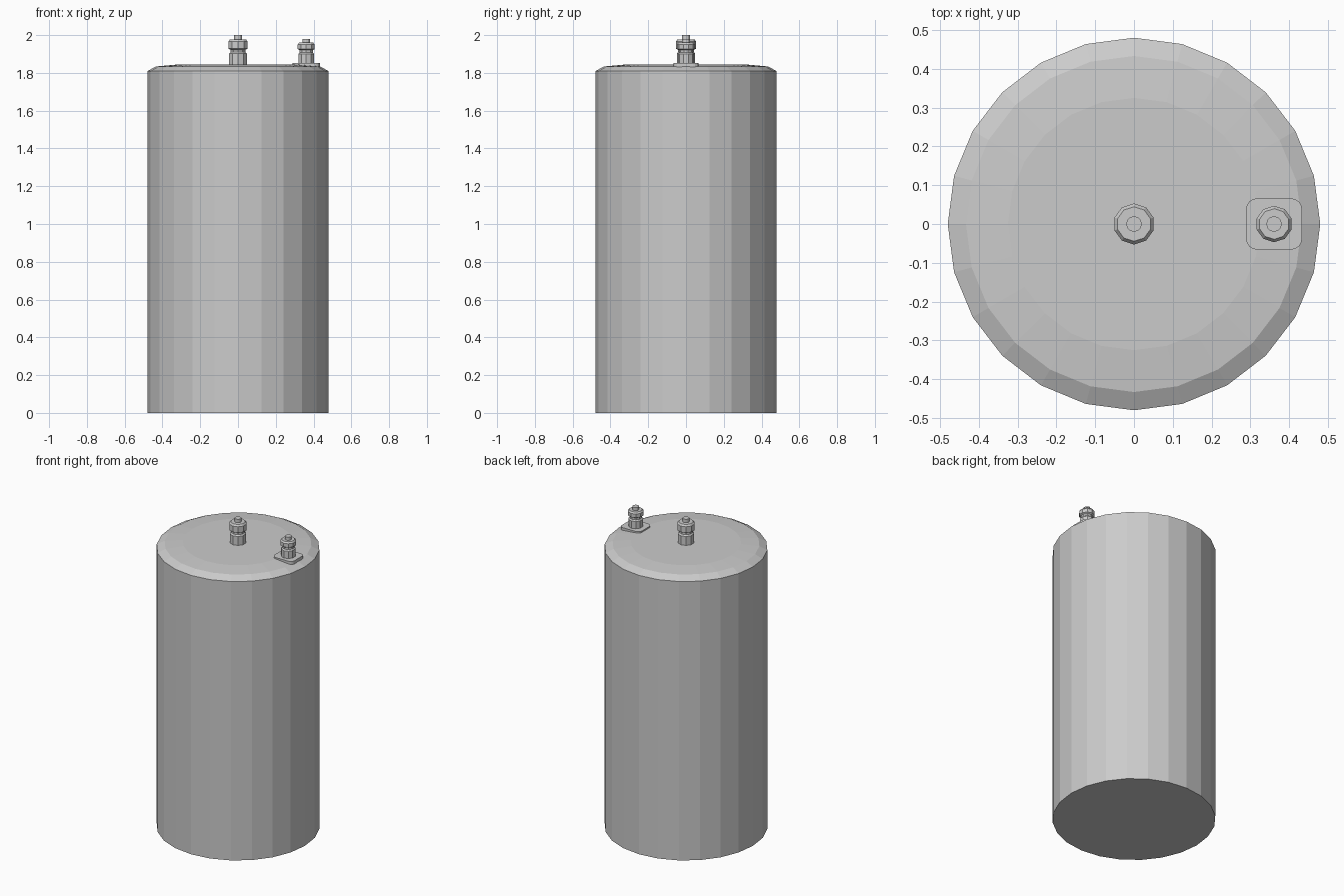
import bpy, bmesh
from math import sin, cos, pi

if "Cube" in bpy.data.objects:
    bpy.data.objects.remove(bpy.data.objects["Cube"])


def add_object(name, bm):
    bmesh.ops.recalc_face_normals(bm, faces=bm.faces)
    me = bpy.data.meshes.new(name)
    bm.to_mesh(me)
    bm.free()
    ob = bpy.data.objects.new(name, me)
    bpy.context.collection.objects.link(ob)
    return ob


def lathe(name, profile, sides, centre_x=0.0):
    """Stack polygon rings of (radius, z), first vertex towards +y, capped at both ends."""
    bm = bmesh.new()
    rings = []
    for r, z in profile:
        rings.append([bm.verts.new((centre_x + r * sin(2 * pi * i / sides),
                                    r * cos(2 * pi * i / sides), z))
                      for i in range(sides)])
    for a, b in zip(rings, rings[1:]):
        for i in range(sides):
            j = (i + 1) % sides
            bm.faces.new((a[i], a[j], b[j], b[i]))
    bm.faces.new(rings[0])
    bm.faces.new(rings[-1])
    return add_object(name, bm)


def rounded_plate(name, cx, hx, hy, radius, z0, z1, steps=4):
    bm = bmesh.new()
    verts = []
    for k, (sx, sy) in enumerate(((1, 1), (-1, 1), (-1, -1), (1, -1))):
        for s in range(steps + 1):
            a = (k + s / steps) * pi / 2
            verts.append(bm.verts.new((cx + sx * (hx - radius) + radius * cos(a),
                                       sy * (hy - radius) + radius * sin(a), z0)))
    base = bm.faces.new(verts)
    ext = bmesh.ops.extrude_face_region(bm, geom=[base], use_keep_orig=True)
    top = [g for g in ext["geom"] if isinstance(g, bmesh.types.BMVert)]
    bmesh.ops.translate(bm, verts=top, vec=(0, 0, z1 - z0))
    return add_object(name, bm)


def terminal(name, cx, r, base, neck, cap, shoulder, top):
    # threaded post: lower nut, narrow neck, upper nut with bevelled top
    lathe(name + "_post", [(r * 0.92, base), (r * 0.92, neck - 0.008), (r * 0.78, neck),
                           (r * 0.78, neck + 0.012), (r, neck + 0.018), (r, cap),
                           (r * 0.84, shoulder)], 10, cx)
    # stud tip
    lathe(name + "_stud", [(0.02, shoulder - 0.01), (0.02, top)], 12, cx)


# can body with bevelled, slightly domed lid
lathe("can_body", [(0.48, 0), (0.48, 1.81), (0.433, 1.834), (0.325, 1.844)], 24)

# centre and side terminals
terminal("centre_terminal", 0.0, 0.053, 1.84, 1.91, 1.967, 1.978, 2.0)
terminal("side_terminal", 0.361, 0.047, 1.85, 1.908, 1.95, 1.96, 1.98)

# insulating plate under the side terminal
rounded_plate("terminal_plate", 0.361, 0.072, 0.066, 0.028, 1.832, 1.853)
